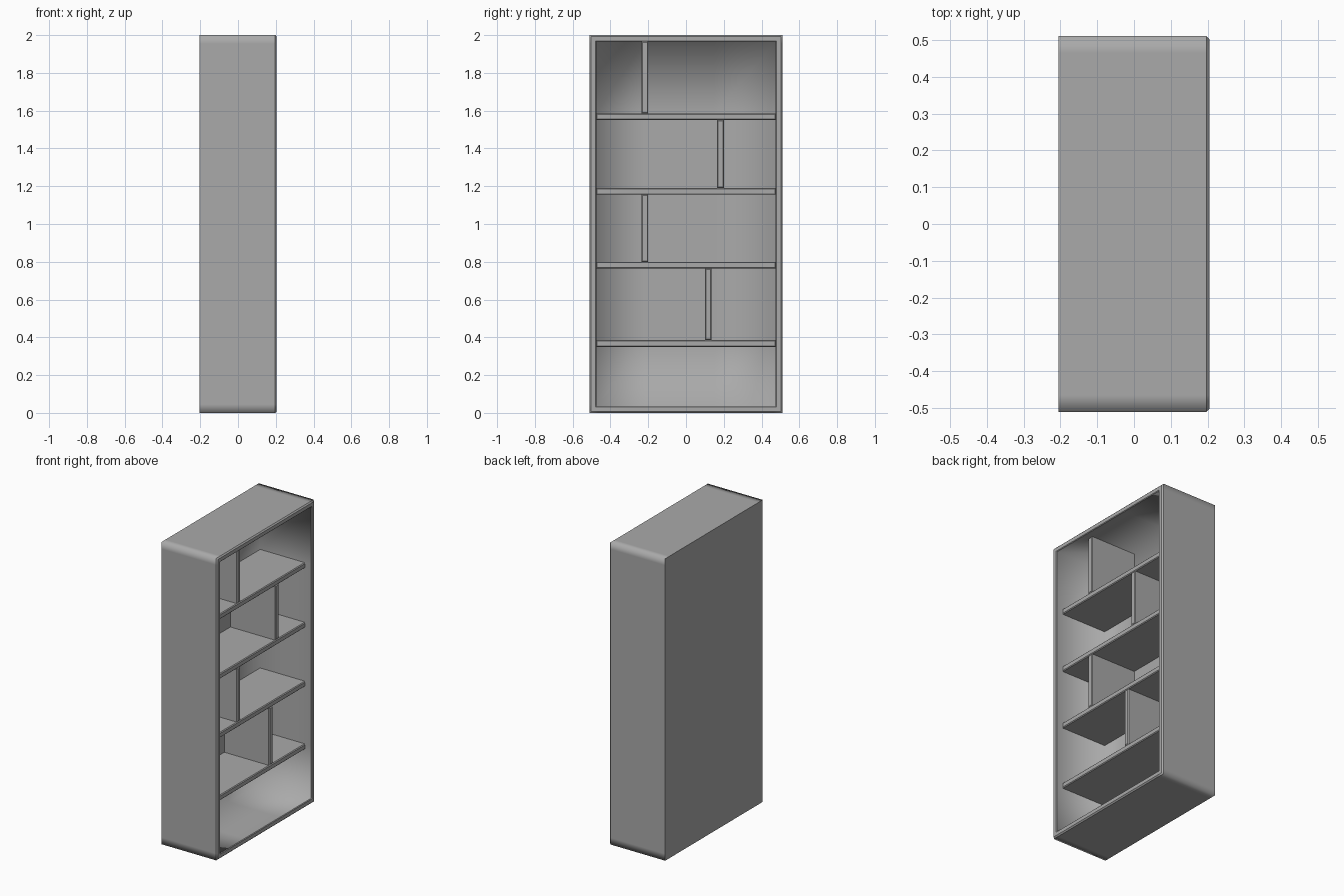
import bpy
import bmesh
import math

cube = bpy.data.objects.get("Cube")
if cube:
    bpy.data.objects.remove(cube)

grey = bpy.data.materials.new("plain grey")
grey.use_nodes = True
grey.diffuse_color = (0.4, 0.4, 0.4, 1)
grey.node_tree.nodes["Principled BSDF"].inputs["Base Color"].default_value = (0.4, 0.4, 0.4, 1)

BACK, FRONT = -0.205, 0.205
HALF_W, HEIGHT = 0.51, 2.0
WALL, CHAMFER = 0.035, 0.008
INNER_BACK = BACK + WALL
SHELF_FRONT = FRONT - 0.045
INNER_W = HALF_W - WALL
SHELF_TOPS = [0.385, 0.80, 1.19, 1.585]
DIVIDER_Y = [0.118, -0.218, 0.182, -0.218]


def finish(name, bm):
    mesh = bpy.data.meshes.new(name)
    bm.to_mesh(mesh)
    bm.free()
    mesh.materials.append(grey)
    obj = bpy.data.objects.new(name, mesh)
    bpy.context.collection.objects.link(obj)
    return obj


def ring(bm, x, inset):
    """Rectangle outline with support points beside each corner."""
    w, lo, hi = HALF_W - inset, inset, HEIGHT - inset
    s = 0.045 - inset
    pts = [(-w, lo), (-w + s, lo), (w - s, lo), (w, lo),
           (w, lo + s), (w, hi - s), (w, hi), (w - s, hi),
           (-w + s, hi), (-w, hi), (-w, hi - s), (-w, lo + s)]
    return [bm.verts.new((x, y, z)) for y, z in pts]


# Outer case: side sleeve, chamfered front rim and closed back
bm = bmesh.new()
steps = [(BACK, 0), (FRONT - CHAMFER, 0), (FRONT, CHAMFER),
         (FRONT, WALL - 0.004), (FRONT - 0.004, WALL)]
rings = [ring(bm, x, inset) for x, inset in steps]
for a, b in zip(rings, rings[1:]):
    for i in range(len(a)):
        j = (i + 1) % len(a)
        bm.faces.new((a[i], a[j], b[j], b[i])).smooth = True
bm.faces.new(rings[0][::-1])
for r in rings:
    for i in range(len(r)):
        bm.edges.get((r[i], r[(i + 1) % len(r)])).smooth = False
finish("outer_case", bm)

# Inner lining: one softly shaded hollow, split at the shelves and dividers
bm = bmesh.new()
ys = [-INNER_W, -0.218, 0.15, INNER_W]
zs = [WALL] + SHELF_TOPS + [HEIGHT - WALL]


def quad(*points):
    bm.faces.new([bm.verts.new(p) for p in points]).smooth = True


for y0, y1 in zip(ys, ys[1:]):
    for z0, z1 in zip(zs, zs[1:]):
        quad((INNER_BACK, y0, z0), (INNER_BACK, y1, z0),
             (INNER_BACK, y1, z1), (INNER_BACK, y0, z1))
rim = FRONT - 0.004
for z0, z1 in zip(zs, zs[1:]):
    for y, (a, b) in ((-INNER_W, (z0, z1)), (INNER_W, (z1, z0))):
        quad((rim, y, a), (INNER_BACK, y, a), (INNER_BACK, y, b), (rim, y, b))
for y0, y1 in zip(ys, ys[1:]):
    for z, (a, b) in ((zs[0], (y1, y0)), (zs[-1], (y0, y1))):
        quad((rim, a, z), (INNER_BACK, a, z), (INNER_BACK, b, z), (rim, b, z))
bmesh.ops.remove_doubles(bm, verts=bm.verts, dist=0.0001)
finish("inner_lining", bm)


def board(name, y0, y1, z0, z1):
    """Board against the back, with a chamfered front edge."""
    bm = bmesh.new()
    bmesh.ops.create_cube(bm, size=1)
    for v in bm.verts:
        v.co = (SHELF_FRONT if v.co.x > 0 else INNER_BACK,
                y1 if v.co.y > 0 else y0, z1 if v.co.z > 0 else z0)
    front = [e for e in bm.edges if all(v.co.x > 0 for v in e.verts)]
    bmesh.ops.bevel(bm, geom=front, offset=0.005, segments=1, affect='EDGES')
    finish(name, bm)


# Shelves, each carrying one upright divider up to the next board
ceilings = [z - WALL for z in SHELF_TOPS[1:]] + [HEIGHT - WALL]
for n, (top, y, ceiling) in enumerate(zip(SHELF_TOPS, DIVIDER_Y, ceilings), 1):
    board(f"shelf_{n}", -INNER_W, INNER_W, top - WALL, top)
    board(f"divider_{n}", y - 0.018, y + 0.018, top, ceiling)
